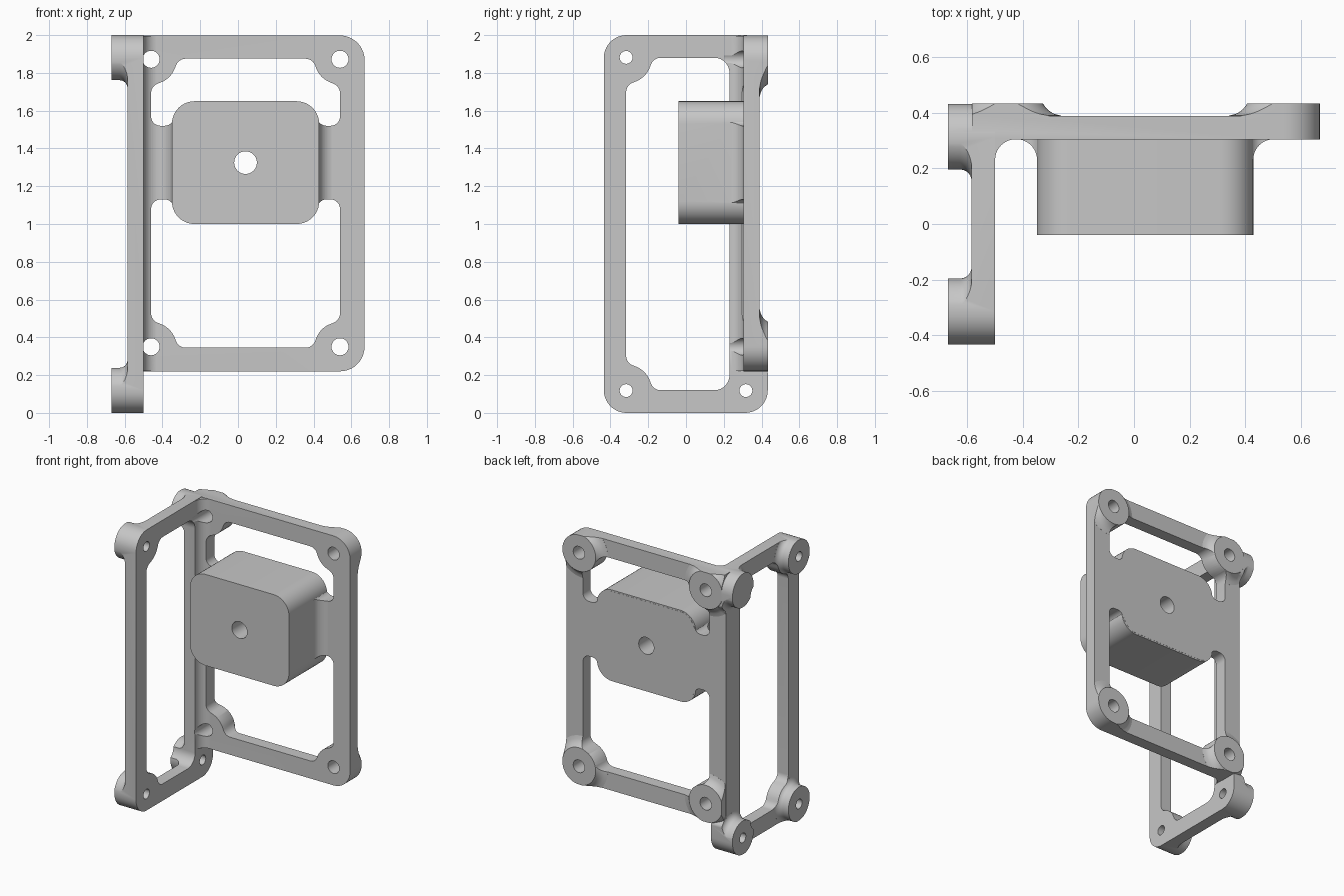
import bpy, bmesh, math
from mathutils import Vector

if "Cube" in bpy.data.objects:
    bpy.data.objects.remove(bpy.data.objects["Cube"], do_unlink=True)

grey = bpy.data.materials.new("plain_grey")
grey.use_nodes = True
COLOUR = (0.57, 0.57, 0.57, 1)
grey.diffuse_color = COLOUR
grey.node_tree.nodes["Principled BSDF"].inputs["Base Color"].default_value = COLOUR


def place(axis, p, h):
    """Put a 2D point at height h along the chosen axis."""
    return Vector({"x": (h, p[0], p[1]), "y": (p[0], h, p[1]), "z": (p[0], p[1], h)}[axis])


def finish(name, bm):
    bmesh.ops.remove_doubles(bm, verts=bm.verts[:], dist=1e-5)
    bmesh.ops.recalc_face_normals(bm, faces=bm.faces[:])
    mesh = bpy.data.meshes.new(name)
    bm.to_mesh(mesh)
    bm.free()
    mesh.materials.append(grey)
    ob = bpy.data.objects.new(name, mesh)
    bpy.context.collection.objects.link(ob)
    return ob


def rounded(corners, steps=10):
    """Polygon whose corners (u, v, radius) are replaced by tangent arcs."""
    out = []
    for i, (u, v, r) in enumerate(corners):
        p = Vector((u, v))
        if r == 0:
            out.append(p)
            continue
        a = (Vector(corners[i - 1][:2]) - p).normalized()
        b = (Vector(corners[(i + 1) % len(corners)][:2]) - p).normalized()
        half = a.angle(b) / 2
        centre = p + (a + b).normalized() * (r / math.sin(half))
        start = p + a * (r / math.tan(half)) - centre
        end = p + b * (r / math.tan(half)) - centre
        sweep = start.angle(end)
        for k in range(steps + 1):
            t = k / steps
            out.append(centre + (start * math.sin((1 - t) * sweep)
                                 + end * math.sin(t * sweep)) / math.sin(sweep))
    return out


def prism(name, axis, points, lo, hi):
    """Closed solid with the given outline between two heights."""
    bm = bmesh.new()
    low, high = ([bm.verts.new(place(axis, p, h)) for p in points] for h in (lo, hi))
    bm.faces.new(low[::-1])
    bm.faces.new(high)
    for i in range(len(points)):
        bm.faces.new((low[i - 1], low[i], high[i], high[i - 1]))
    return finish(name, bm)


def lathe(name, axis, centre, profile, steps=48):
    """Turn a (radius, height) profile round an axis; both ends are capped."""
    bm = bmesh.new()
    turn = [math.tau * (k + 0.5) / steps for k in range(steps)]
    rings = [[bm.verts.new(place(axis, (centre[0] + r * math.cos(a),
                                        centre[1] + r * math.sin(a)), h)) for a in turn]
             for r, h in profile]
    bm.faces.new(rings[0][::-1])
    bm.faces.new(rings[-1])
    for p, q in zip(rings, rings[1:]):
        for i in range(steps):
            bm.faces.new((p[i - 1], p[i], q[i], q[i - 1]))
    return finish(name, bm)


def combine(target, tool, operation):
    mod = target.modifiers.new("combine", "BOOLEAN")
    mod.operation, mod.solver, mod.object = operation, "EXACT", tool
    mesh = bpy.data.meshes.new_from_object(
        target.evaluated_get(bpy.context.evaluated_depsgraph_get()))
    target.modifiers.clear()
    target.data = mesh
    bpy.data.objects.remove(tool, do_unlink=True)


def drill(axis, centre, r, lo, hi):
    combine(bracket, lathe("hole", axis, centre, [(r, lo), (r, hi)]), "DIFFERENCE")


def relieve(slab, axis, lo, hi, centres, profile):
    """Thin a slab between two heights, leaving flared bosses standing."""
    box = prism("relief", axis, [(-1, -1), (1, -1), (1, 3), (-1, 3)], lo, hi)
    for centre in centres:
        combine(box, lathe("boss", axis, centre, profile), "DIFFERENCE")
    combine(slab, box, "DIFFERENCE")


def mirrored(half, middle):
    """Close a right-hand chain of corners with its mirror image."""
    return [(middle + u, v, r) for u, v, r in half] + \
           [(middle - u, v, r) for u, v, r in reversed(half)]


def boss_corner(u, v, su, sv):
    """Opening corner that curves round a screw boss."""
    return [(u + su * 0.145, v, 0.055), (u + su * 0.105, v + sv * 0.105, 0.13),
            (u, v + sv * 0.145, 0.055)]


MID = 0.04                       # middle of the back frame
FRONT, BACK, PAD = 0.305, 0.39, 0.435
SIDE_OUT, SIDE_IN, BOSS = -0.585, -0.5, -0.67

# Back frame slab, thinned around four flared screw pads
left, top = SIDE_OUT + 0.002, 1.998
outline = rounded([(left, 0.22, 0), (0.67, 0.22, 0.13), (0.67, top, 0.13), (left, top, 0)])
bracket = prism("motor_bracket", "y", outline, FRONT, PAD)
back_centres = [(MID + s * 0.5, z) for s in (-1, 1) for z in (0.35, 1.872)]
R = 0.085
pad = []
for k in range(9):
    h = 0.0005 + (PAD - BACK) * k / 8
    pad.append((0.122 + R - math.sqrt(R * R - (R - h) ** 2), BACK + h))
pad = [(pad[0][0], BACK - 0.03)] + pad + [(pad[-1][0], PAD + 0.05)]
relieve(bracket, "y", BACK, PAD + 0.2, back_centres, pad)


# Concave fillets along the frame joint and beside the block
def fillet(x, s, lo, hi):
    r, y = 0.075, FRONT + 0.0005
    x -= s * 0.0005
    pts = rounded([(x - s * 0.02, y - r, 0), (x, y - r, 0), (x, y, r * 0.99),
                   (x + s * r, y, 0), (x + s * r, 0.33, 0), (x - s * 0.02, 0.33, 0)])
    combine(bracket, prism("fillet", "z", pts, lo, hi), "UNION")


fillet(SIDE_IN, 1, 0.222, 1.996)
fillet(MID - 0.39, -1, 1.05, 1.6)
fillet(MID + 0.39, 1, 1.05, 1.6)

# Openings above and below the block
for edge, sv, web, block in ((1.875, -1, 1.52, 1.64), (0.345, 1, 1.13, 1.01)):
    half = boss_corner(0.5, edge, -1, sv) + \
        [(0.5, web, 0.05), (0.40, web, 0.05), (0.33, block, 0.1)]
    combine(bracket, prism("opening", "y", rounded(mirrored(half, MID)), 0.1, 0.6), "DIFFERENCE")

# Central block
block_shape = rounded(mirrored([(0.39, 1.0, 0.12), (0.39, 1.65, 0.12)], MID))
combine(bracket, prism("block", "y", block_shape, -0.04, BACK - 0.001), "UNION")

# Side frame slab with bulges at the rear corners, thinned around its screw bosses
rear = BACK - 0.003
side_shape = rounded([(-0.435, 0, 0.12), (0.433, 0, 0.12), (0.433, 0.22, 0.03),
                      (rear, 0.27, 0.03), (rear, 1.73, 0.03), (0.433, 1.78, 0.03),
                      (0.433, 2, 0.12), (-0.435, 2, 0.12)])
side = prism("side_frame", "x", side_shape, BOSS, SIDE_IN)
side_centres = [(y, z) for y in (-0.317, 0.317) for z in (0.118, 1.882)]
r, f = 0.121, 0.042
flare = [(r + f - f * math.sin(a), SIDE_OUT - f + f * math.cos(a))
         for a in [0.15 + (math.pi / 2 - 0.15) * k / 8 for k in range(9)]]
boss = [(flare[0][0], SIDE_OUT + 0.03)] + flare + [(r, BOSS - 0.08)]
relieve(side, "x", BOSS - 0.3, SIDE_OUT, side_centres, boss)

side_opening = boss_corner(-0.317, 0.12, 1, 1)[::-1] + [(0.23, 0.12, 0.08), (0.23, 1.88, 0.08)] \
    + boss_corner(-0.317, 1.88, 1, -1)
combine(side, prism("opening", "x", rounded(side_opening), -0.8, -0.4), "DIFFERENCE")
combine(bracket, side, "UNION")

# Screw holes and the shaft hole
for centre in back_centres:
    drill("y", centre, 0.045, 0.2, 0.6)
for centre in side_centres[:3]:
    drill("x", centre, 0.034, -0.8, -0.4)
drill("y", (MID, 1.325), 0.06, -0.2, 0.6)

# Smooth curved walls, sharp rims
bpy.ops.object.select_all(action="DESELECT")
bracket.select_set(True)
bpy.context.view_layer.objects.active = bracket
bpy.ops.object.shade_smooth_by_angle(angle=math.radians(30))
